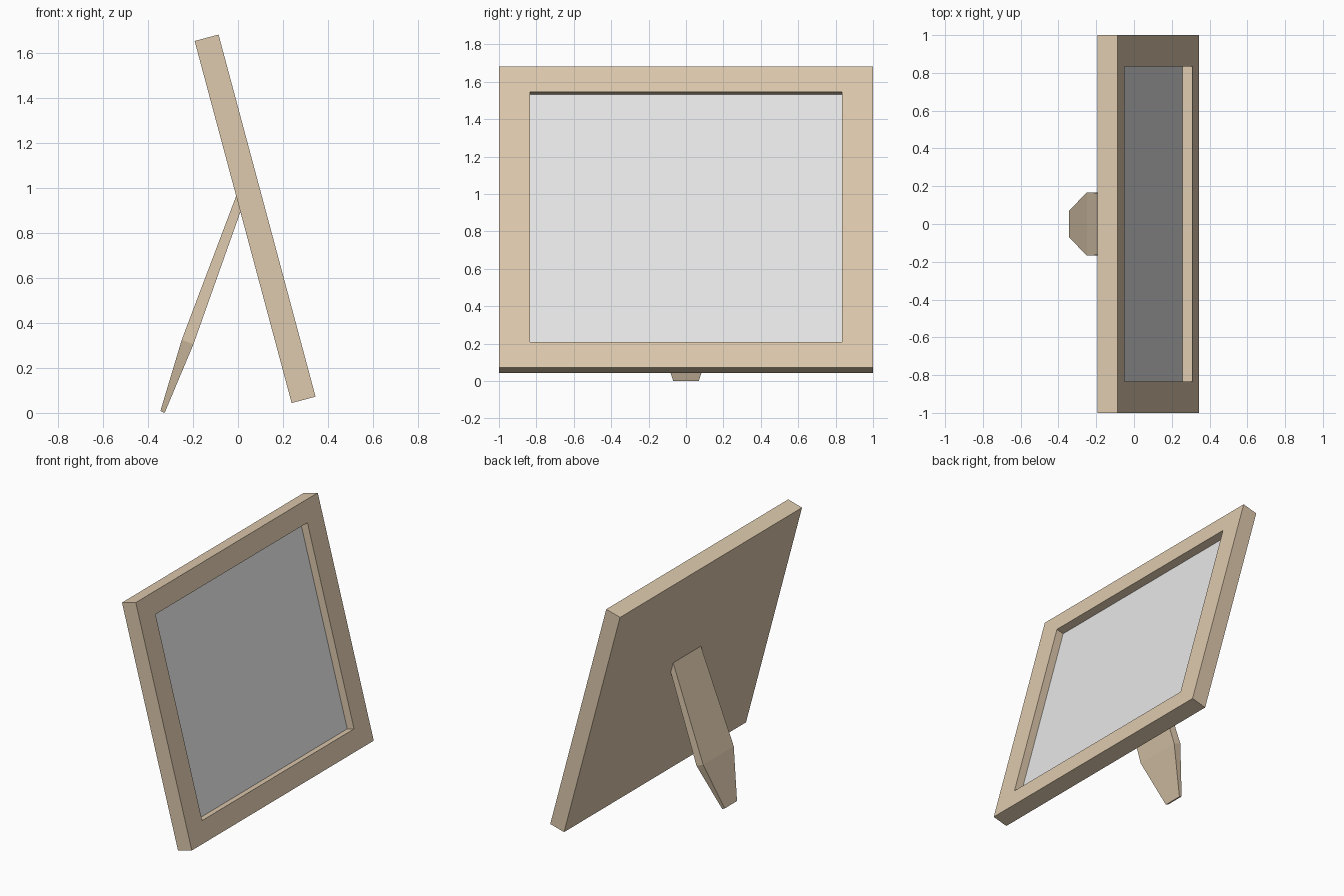
import bpy, bmesh, math
from mathutils import Matrix, Vector

if "Cube" in bpy.data.objects:
    bpy.data.objects.remove(bpy.data.objects["Cube"])

def material(name, rgb):
    m = bpy.data.materials.new(name)
    m.diffuse_color = (*rgb, 1)
    m.use_nodes = True
    m.node_tree.nodes["Principled BSDF"].inputs["Base Color"].default_value = m.diffuse_color
    return m

wood = material("tan wood", (0.73, 0.59, 0.42))
grey = material("pale grey", (0.80, 0.80, 0.80))

def finish(bm, name, mat, matrix=None):
    if matrix:
        bm.transform(matrix)
    bmesh.ops.recalc_face_normals(bm, faces=bm.faces[:])
    mesh = bpy.data.meshes.new(name)
    bm.to_mesh(mesh)
    bm.free()
    mesh.materials.append(mat)
    obj = bpy.data.objects.new(name, mesh)
    bpy.context.collection.objects.link(obj)
    return obj

def box(size, centre=(0, 0, 0)):
    bm = bmesh.new()
    bmesh.ops.create_cube(bm, size=1)
    bm.transform(Matrix.Translation(centre) @ Matrix.Diagonal((*size, 1)))
    return bm

# The frame leans back 15 degrees; local x is its facing direction
lean = Matrix.Translation((0.076, 0, 0.8625)) @ Matrix.Rotation(math.radians(-15), 4, 'Y')
THICK, WIDE, HIGH = 0.11, 2.0, 1.666
OPEN_Y, OPEN_Z, DEPTH, PLATE = 0.835, 0.693, 0.054, 0.005

# Frame: solid slab with an opening inset and sunk into the front face
bm = box((THICK, WIDE, HIGH))
bm.faces.ensure_lookup_table()
front = max(bm.faces, key=lambda f: f.calc_center_median().x)
bmesh.ops.inset_region(bm, faces=[front], thickness=0.1)
for v in front.verts:
    v.co.y = math.copysign(OPEN_Y, v.co.y)
    v.co.z = math.copysign(OPEN_Z, v.co.z)
floor = bmesh.ops.extrude_discrete_faces(bm, faces=[front])["faces"][0]
for v in floor.verts:
    v.co.x -= DEPTH + PLATE
finish(bm, "frame", wood, lean)

# Picture: thin plate lying in the recess
finish(box((PLATE, 2 * OPEN_Y, 2 * OPEN_Z), (THICK / 2 - DEPTH - PLATE / 2, 0, 0)),
       "picture", grey, lean)

# Stand leg: three cross-sections (rear x, rear z, front x, front z, half width)
sections = [(-0.005, 0.972, 0.016, 0.908, 0.152),
            (-0.25, 0.325, -0.198, 0.305, 0.168),
            (-0.345, 0.008, -0.326, 0.0, 0.068)]
bm = bmesh.new()
rings = [[bm.verts.new(p) for p in ((rx, -w, rz), (rx, w, rz), (fx, w, fz), (fx, -w, fz))]
         for rx, rz, fx, fz, w in sections]
for a, b in zip(rings, rings[1:]):
    for i in range(4):
        j = (i + 1) % 4
        bm.faces.new((a[i], a[j], b[j], b[i]))
bm.faces.new(rings[0])
bm.faces.new(rings[-1])
finish(bm, "stand_leg", wood)
